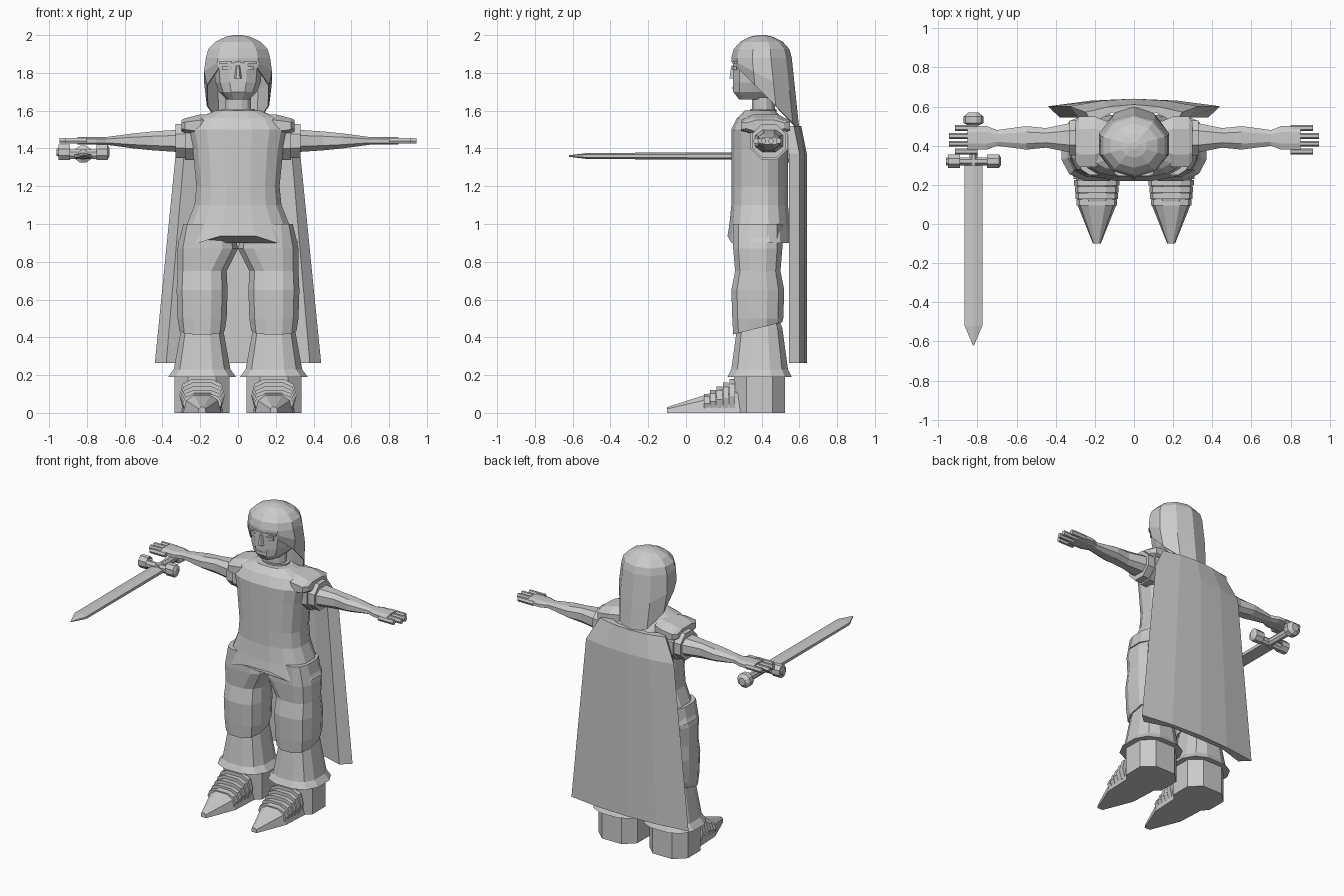
import bpy, bmesh, math
from mathutils import Vector

default_cube = bpy.data.objects.get("Cube")
if default_cube:
    bpy.data.objects.remove(default_cube, do_unlink=True)

COLOUR = (.6, .6, .6, 1)
grey = bpy.data.materials.new("light_grey")
grey.use_nodes = True
grey.diffuse_color = COLOUR
grey.node_tree.nodes["Principled BSDF"].inputs["Base Color"].default_value = COLOUR


def signed_power(value, exponent):
    return math.copysign(abs(value) ** exponent, value)


def ring(axis, along, centre, half, sides, squareness, turn):
    """Rounded cross-section that fills the half sizes around its centre."""
    angles = [math.tau * (i + turn) / sides - math.pi / 2 for i in range(sides)]
    across = [signed_power(math.cos(a), 2 / squareness) for a in angles]
    upward = [signed_power(math.sin(a), 2 / squareness) for a in angles]
    points = []
    for c, s in zip(across, upward):
        u = centre[0] + half[0] * c / max(across)
        v = centre[1] + half[1] * s / max(upward)
        place = {"x": (along, u, v), "y": (u, along, v), "z": (u, v, along)}
        points.append(Vector(place[axis]))
    return points


def skin(name, rings, mirror=False, close_end=True):
    """Join consecutive rings with quads and close the ends."""
    bm = bmesh.new()
    rows = [[bm.verts.new(point) for point in points] for points in rings]
    for lower, upper in zip(rows, rows[1:]):
        for i in range(len(lower)):
            bm.faces.new((lower[i - 1], lower[i], upper[i], upper[i - 1]))
    bm.faces.new(rows[0])
    if close_end:
        bm.faces.new(rows[-1])
    bmesh.ops.recalc_face_normals(bm, faces=bm.faces)
    mesh = bpy.data.meshes.new(name)
    bm.to_mesh(mesh)
    bm.free()
    mesh.materials.append(grey)
    part = bpy.data.objects.new(name, mesh)
    bpy.context.collection.objects.link(part)
    if mirror:
        part.modifiers.new("Mirror", "MIRROR")
    return part


def loft(name, axis, centre, sections, mirror=False, sides=12, squareness=2, turn=.5):
    """Each section is a position along the axis, then two half sizes."""
    rings = [ring(axis, along, centre, half, sides, squareness, turn)
             for along, *half in sections]
    return skin(name, rings, mirror)


def prism(name, axis, centre, half, start, end, **options):
    return loft(name, axis, centre, [(start, *half), (end, *half)], **options)


# Shared centre lines
BODY = (0, .39)
HEAD = (0, .4)
LEG = (.19, .39)
ARM = (.44, 1.44)
BLADE_X, BLADE_Z = -.82, 1.36

# Tunic with a raised arch in the front hem
tunic = loft("tunic", "z", BODY, [
    (.9, .32, .17), (1, .27, .16), (1.1, .23, .15), (1.2, .22, .15), (1.4, .24, .15),
    (1.5, .26, .15), (1.56, .22, .12), (1.6, .12, .08)], sides=16, squareness=2.6)
for vertex in tunic.data.vertices:
    x, y, z = vertex.co
    if z < 1 and abs(x) < .2 and y < .3:
        vertex.co.z = max(z, .96 - abs(x) / 4)

# Neck and collar
prism("collar", "z", (0, .41), (.09, .07), 1.5, 1.61)
prism("neck", "z", (0, .41), (.07, .06), 1.5, 1.7)

# Shoulder pads, sleeves, arms and hands
loft("shoulder_pad", "x", (.42, 1.52), [
    (.13, .1, .06), (.2, .13, .06), (.28, .13, .04), (.3, .1, .03)],
    mirror=True, sides=8, squareness=2.5)
prism("sleeve", "x", ARM, (.1, .1), .2, .28, mirror=True, sides=8)
prism("sleeve_cuff", "x", ARM, (.09, .09), .2, .33, mirror=True, sides=8)
loft("arm", "x", ARM, [
    (.3, .08, .06), (.45, .05, .05), (.55, .06, .04), (.7, .04, .02),
    (.75, .06, .02), (.85, .06, .02)], mirror=True, sides=8, squareness=2.5)
for i, finger in enumerate(("index", "middle", "ring", "little")):
    tip = .96 - .03 * abs(i - 1.5)
    prism(finger + "_finger", "x", (.49 - .04 * i, ARM[1]), (.015, .015),
          .8, tip, mirror=True, sides=6)

# Head and facial features
loft("head", "z", HEAD, [
    (1.66, .06, .12), (1.7, .1, .15), (1.75, .12, .15), (1.85, .13, .15),
    (1.95, .08, .1)], squareness=2.6)
loft("nose", "z", (0, .25), [(1.77, .02, .02), (1.84, .01, .01)], sides=6)
prism("eye", "z", (.055, .26), (.03, .015), 1.815, 1.835, mirror=True, sides=8)
prism("brow", "z", (.06, .265), (.04, .02), 1.85, 1.86, mirror=True, sides=8)
prism("mouth", "z", (0, .255), (.035, .01), 1.715, 1.725, sides=8)

# Hood: a dome whose rim slopes down from the brow to the back
HOOD_STYLE = dict(sides=10, squareness=2, turn=0)
BROW_Z = 1.88
hood_rings = []
for i in range(5):
    angle = math.pi / 2 * i / 4
    radius = max(.17 * math.sin(angle), .02)
    height = BROW_Z + (2 - BROW_Z) * math.cos(angle)
    hood_rings.append(ring("z", height, HEAD, (radius, radius * .94), **HOOD_STYLE))
drape = ring("z", BROW_Z, (0, .41), (.18, .17), **HOOD_STYLE)
rim = ring("z", BROW_Z, (0, .42), (.165, .18), **HOOD_STYLE)
for middle, edge in zip(drape, rim):
    edge.z -= .02 + (edge.y - rim[0].y)
    middle.z = (edge.z + BROW_Z) / 2
hood = skin("hood", hood_rings + [drape, rim], close_end=False)
hood.modifiers.new("Thickness", "SOLIDIFY").thickness = .008

# Cape: shallow bowed sheet with folded side edges
back_edge = [(x, .64 - x * x / 5) for x in (-.44, -.22, 0, .22, .44)]
front_edge = [(.38, .545), (.2, .6), (-.2, .6), (-.38, .545)]
cape_rings = []
for height, narrowing, lean in ((.265, 1, 0), (1.37, .75, 0), (1.52, .56, .03)):
    cape_rings.append([Vector((x * narrowing, y - lean, height))
                       for x, y in back_edge + front_edge])
skin("cape", cape_rings)

# Trousers: wide upper legs with a sloping hem over flared lower legs
upper_leg = loft("upper_leg", "z", (LEG[0], .38), [
    (.45, .12, .13), (.5, .13, .135), (.65, .135, .14), (.75, .13, .12),
    (.87, .13, .13), (1, .1, .13)], mirror=True, squareness=2.6)
for vertex in upper_leg.data.vertices:
    x, y, z = vertex.co
    if z < .47:
        vertex.co.z += (y - LEG[1]) / 4
    elif z > .8 and x < LEG[0]:
        vertex.co.x = max(0, x - .06)
loft("lower_leg", "z", LEG, [
    (.19, .18, .17), (.23, .15, .15), (.45, .11, .12), (.5, .1, .1)],
    mirror=True, squareness=2.6)

# Boots with ridged pointed toes
prism("boot", "z", LEG, (.145, .135), 0, .2, mirror=True, sides=8, squareness=2.6)
for i in range(5):
    start = .23 - .034 * i
    height = .09 - .01 * i
    prism("toe_ridge", "y", (LEG[0], height), (.12 - .004 * i, height),
          start, start + .03, mirror=True, sides=10, squareness=2.8)
toe_cone = loft("toe_cone", "y", (LEG[0], 0), [
    (.3, .11, .16), (.1, .1, .095), (-.1, .02, .03)],
    mirror=True, sides=10, squareness=2.8)
for vertex in toe_cone.data.vertices:
    vertex.co.z = max(0, vertex.co.z)

# Sword held under the right hand
loft("blade", "y", (BLADE_X, BLADE_Z), [
    (.31, .045, .02), (-.52, .045, .016), (-.62, .003, .004)], sides=6, turn=0)
prism("sword_guard", "x", (.32, BLADE_Z + .01), (.02, .025), -.95, -.69, sides=8)
for side in (-1, 1):
    middle = BLADE_X + side * .1
    loft("guard_lobe", "x", (.32, BLADE_Z + .02), [
        (middle - .03, .035, .04), (middle + .03, .035, .04),
        (middle + side * .04, .02, .02)], sides=8)
prism("sword_grip", "y", (BLADE_X, BLADE_Z + .01), (.02, .025), .3, .52, sides=8)
loft("pommel", "y", (BLADE_X, BLADE_Z + .01), [
    (.5, .02, .02), (.515, .05, .045), (.55, .05, .045), (.57, .025, .025)], sides=10)
